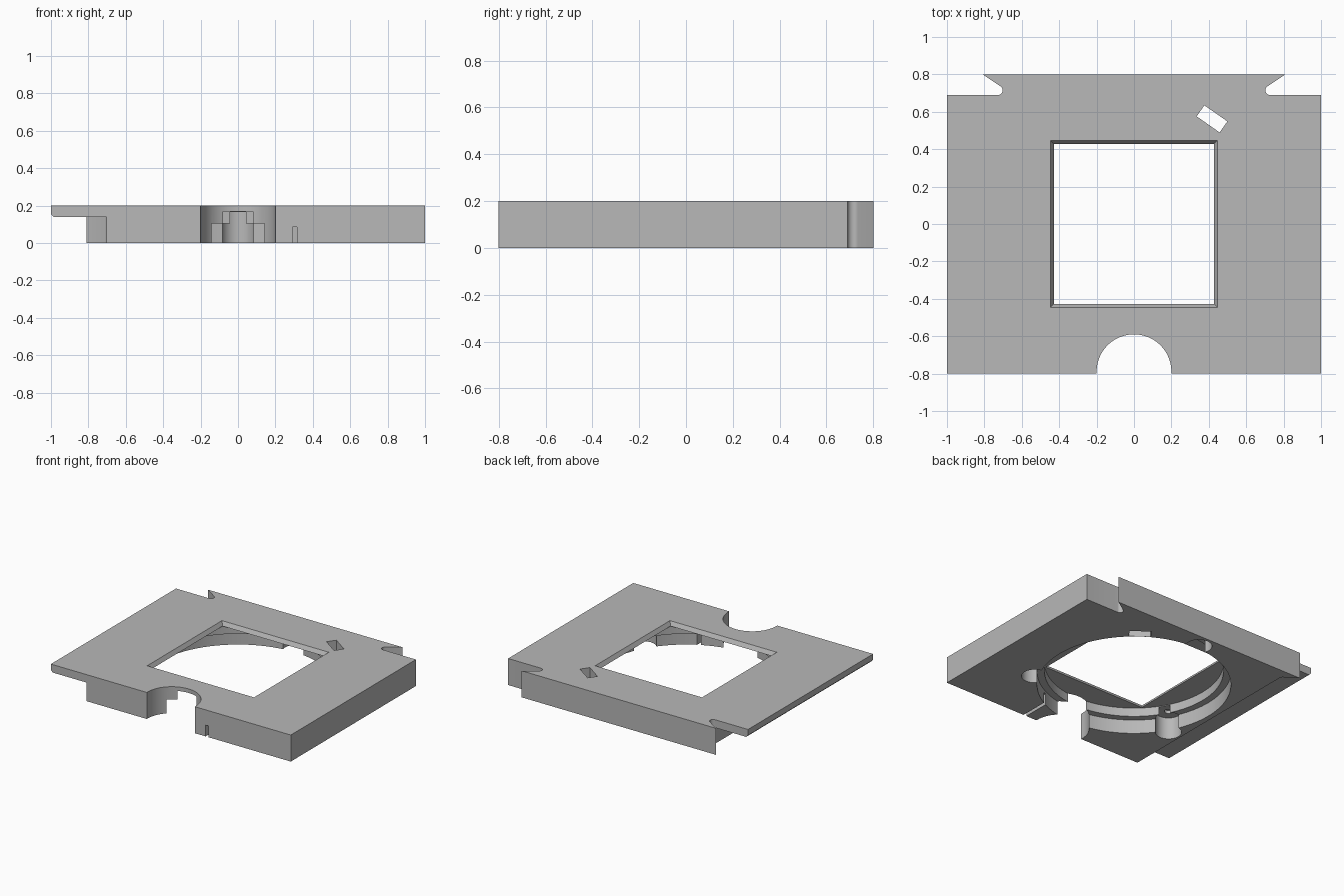
import bpy, math
from math import cos, sin, pi, radians

if "Cube" in bpy.data.objects:
    bpy.data.objects.remove(bpy.data.objects["Cube"], do_unlink=True)

grey = bpy.data.materials.new("plain grey")
grey.use_nodes = True
colour = (0.48, 0.48, 0.48, 1)
grey.diffuse_color = colour
grey.node_tree.nodes["Principled BSDF"].inputs["Base Color"].default_value = colour


def prism(name, outline, z0, z1, top_scale=1.0):
    """Extrude a counter-clockwise outline from z0 to z1."""
    n = len(outline)
    verts = [(x, y, z0) for x, y in outline]
    verts += [(x * top_scale, y * top_scale, z1) for x, y in outline]
    faces = [tuple(reversed(range(n))), tuple(range(n, 2 * n))]
    faces += [(i, (i + 1) % n, n + (i + 1) % n, n + i) for i in range(n)]
    mesh = bpy.data.meshes.new(name)
    mesh.from_pydata(verts, [], faces)
    mesh.materials.append(grey)
    obj = bpy.data.objects.new(name, mesh)
    bpy.context.collection.objects.link(obj)
    return obj


def arc(cx, cy, r, a0, a1, steps):
    angles = [radians(a0 + (a1 - a0) * i / steps) for i in range(steps + 1)]
    return [(cx + r * cos(a), cy + r * sin(a)) for a in angles]


def circle(cx, cy, r, steps):
    return arc(cx, cy, r, 0, 360, steps)[:-1]


def rect(cx, cy, w, h, angle=0):
    c, s = cos(angle), sin(angle)
    corners = [(-w / 2, -h / 2), (w / 2, -h / 2), (w / 2, h / 2), (-w / 2, h / 2)]
    return [(cx + x * c - y * s, cy + x * s + y * c) for x, y in corners]


# Plate outline: rounded front notch and dovetail notches at the back corners
right_back = [(1, -0.8), (1, 0.69)] + arc(0.727, 0.715, 0.025, 270, 126, 10) + [(0.81, 0.8)]
left_back = [(-x, y) for x, y in reversed(right_back)]
front_notch = [(-0.2, -0.8)] + arc(0, -0.79, 0.2, 180, 0, 40) + [(0.2, -0.8)]
plate = prism("mounting_plate", right_back + left_back + front_notch, 0, 0.2)

# Rail undercut along the right side, with a small bevel on the overhang
cutters = [
    prism("rail_cutter", rect(-0.952, -0.1, 0.5, 1.62), -0.1, 0.14),
    # Stepped round bore below the square window
    prism("wide_bore_cutter", circle(0, 0, 0.663, 128), -0.1, 0.105),
    prism("narrow_bore_cutter", circle(0, 0, 0.612, 128), -0.1, 0.17),
    # Window tapering towards the bore
    prism("window_cutter", rect(0, 0, 0.82, 0.82), 0.14, 0.23, 1.13),
    # Slanted slot and small front groove
    prism("slot_cutter", rect(0.417, 0.562, 0.15, 0.072, radians(-35)), -0.1, 0.3),
    prism("groove_cutter", rect(0.303, -0.72, 0.025, 0.3), -0.1, 0.085),
]

# Three scalloped recesses around the bore, each with a blind screw hole
for angle in (90, 210, 330):
    a = radians(angle)
    x, y = 0.69 * cos(a), 0.69 * sin(a)
    cutters.append(prism("recess_cutter", circle(x, y, 0.09, 48), -0.1, 0.165))
    cutters.append(prism("screw_hole_cutter", circle(x, y, 0.028, 24), 0.1, 0.188))

bevel = prism("overhang_bevel_cutter", rect(0, 0, 0.022, 1.8), -0.011, 0.011)
bevel.location = (-1, -0.05, 0.14)
bevel.rotation_euler.y = pi / 4
cutters.append(bevel)

# Cut everything out, then drop the cutters
bpy.context.view_layer.objects.active = plate
for cutter in cutters:
    cutter.hide_render = True
    mod = plate.modifiers.new("cut", "BOOLEAN")
    mod.operation = "DIFFERENCE"
    mod.solver = "EXACT"
    mod.object = cutter
    bpy.context.view_layer.update()
    bpy.ops.object.modifier_apply(modifier=mod.name)
    bpy.data.objects.remove(cutter, do_unlink=True)

bpy.ops.object.select_all(action="DESELECT")
plate.select_set(True)
bpy.ops.object.shade_smooth_by_angle(angle=radians(25))
